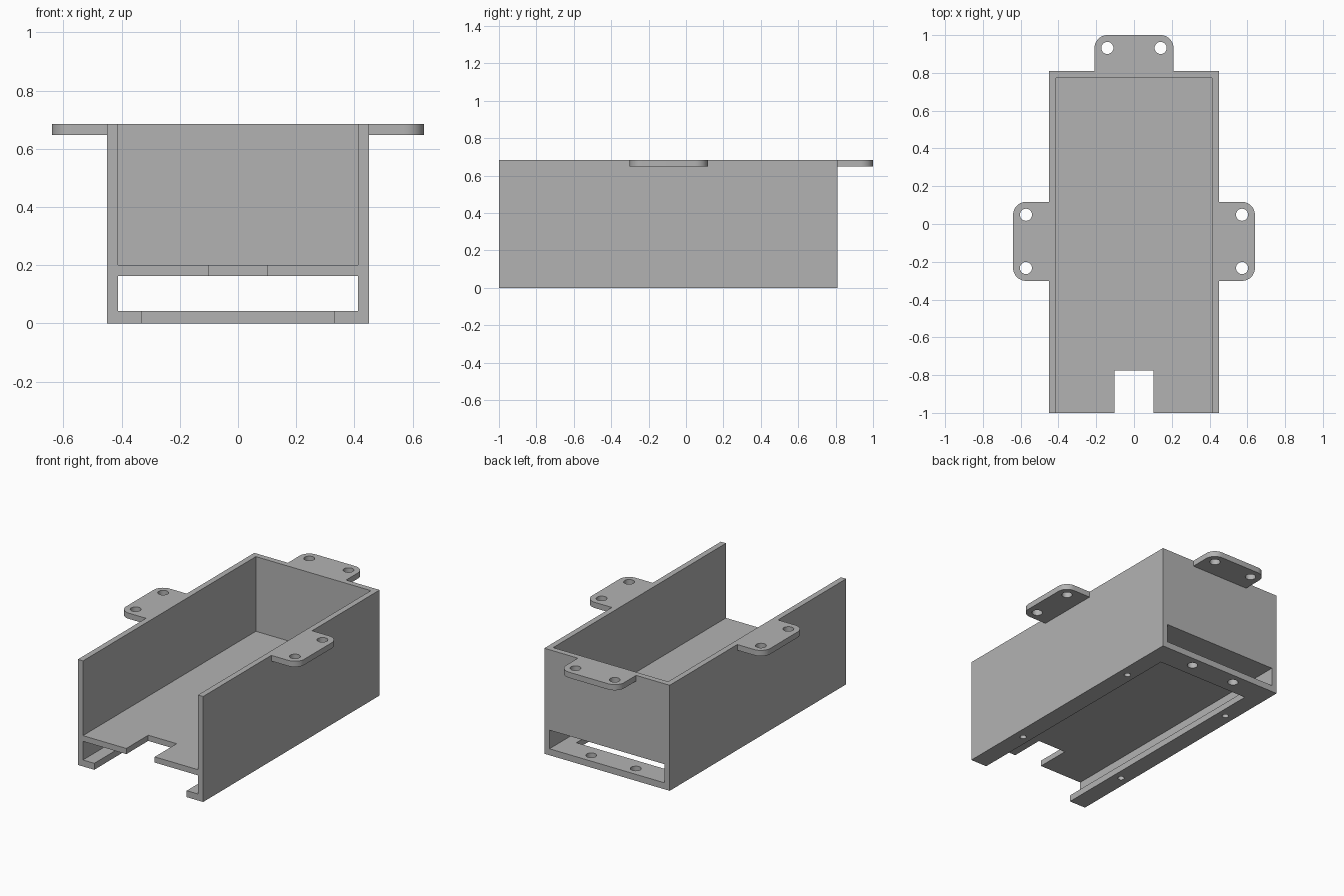
import bpy, bmesh, math
from mathutils import Vector

if "Cube" in bpy.data.objects:
    bpy.data.objects.remove(bpy.data.objects["Cube"])

grey = bpy.data.materials.new("plain grey")
grey.diffuse_color = (0.45, 0.45, 0.45, 1)
grey.use_nodes = True
grey.node_tree.nodes["Principled BSDF"].inputs["Base Color"].default_value = grey.diffuse_color

W, Y0, Y1, H = 0.45, -1.0, 0.81, 0.685   # case half width, front, back, height
T = 0.037                                # wall thickness


def prism(name, pts, z0, z1):
    """Extrude a counter-clockwise outline from z0 to z1."""
    bm = bmesh.new()
    face = bm.faces.new([bm.verts.new((x, y, z0)) for x, y in pts])
    ext = bmesh.ops.extrude_face_region(bm, geom=[face])
    bmesh.ops.translate(bm, vec=(0, 0, z1 - z0),
                        verts=[v for v in ext["geom"] if isinstance(v, bmesh.types.BMVert)])
    bmesh.ops.recalc_face_normals(bm, faces=bm.faces[:])
    me = bpy.data.meshes.new(name)
    bm.to_mesh(me)
    bm.free()
    me.materials.append(grey)
    ob = bpy.data.objects.new(name, me)
    bpy.context.collection.objects.link(ob)
    return ob


def box(name, x0, x1, y0, y1, z0, z1):
    return prism(name, [(x0, y0), (x1, y0), (x1, y1), (x0, y1)], z0, z1)


def drill(name, x, y, r, z0, z1, n=32):
    return prism(name, [(x + r * math.cos(2 * math.pi * i / n),
                         y + r * math.sin(2 * math.pi * i / n)) for i in range(n)], z0, z1)


def combine(ob, other, op):
    mod = ob.modifiers.new("combine", "BOOLEAN")
    mod.operation, mod.solver, mod.object = op, "EXACT", other
    bpy.context.view_layer.objects.active = ob
    bpy.ops.object.modifier_apply(modifier=mod.name)
    bpy.data.objects.remove(other)


def tab(name, angle, centre, reach):
    """Mounting ear pointing along angle, with two rounded outer corners."""
    half, r, n = 0.209, 0.068, 10
    pts = [(-0.02, -half)]
    for sy, start in ((-1, -90), (1, 0)):
        for i in range(n + 1):
            a = math.radians(start + 90 * i / n)
            pts.append((reach - r + r * math.cos(a), sy * (half - r) + r * math.sin(a)))
    pts.append((-0.02, half))
    c, s = math.cos(angle), math.sin(angle)
    return prism(name, [(centre[0] + c * x - s * y, centre[1] + s * x + c * y)
                        for x, y in pts], H - T, H)


# Outer shell
case = box("case", -W, W, Y0, Y1, 0, H)

# Mounting ears on both sides and the back
MID = -0.092
combine(case, tab("right_ear", 0, (W, MID), 0.19), "UNION")
combine(case, tab("left_ear", math.pi, (-W, MID), 0.19), "UNION")
combine(case, tab("back_ear", math.pi / 2, (0, Y1), 0.19), "UNION")

# Upper tray, through slot, underside opening and front notch
IN = W - T
cutters = [
    box("tray_cut", -IN, IN, -1.2, Y1 - T, 0.2, 0.9),
    box("slot_cut", -IN, IN, -1.2, 1.2, 0.042, 0.163),
    box("underside_cut", -0.332, 0.332, -1.2, 0.65, -0.1, 0.1),
    box("notch_cut", -0.102, 0.102, -1.2, -0.775, 0.1, 0.3),
]

# Screw holes: ears, bottom back strip, bottom side rails
for s in (-1, 1):
    cutters.append(drill("ear_hole", s * 0.141, 0.932, 0.032, 0.6, 0.8))
    cutters.append(drill("strip_hole", s * 0.16, 0.743, 0.032, -0.1, 0.1))
    for t in (-1, 1):
        cutters.append(drill("ear_hole", s * 0.572, MID + t * 0.141, 0.032, 0.6, 0.8))
    for y in (0.40, -0.585):
        cutters.append(drill("rail_hole", s * 0.388, y, 0.02, -0.1, 0.1))
for c in cutters:
    combine(case, c, "DIFFERENCE")

# Smooth the rounded corners and hole walls only
case.select_set(True)
bpy.context.view_layer.objects.active = case
bpy.ops.object.shade_smooth_by_angle(angle=math.radians(30))
